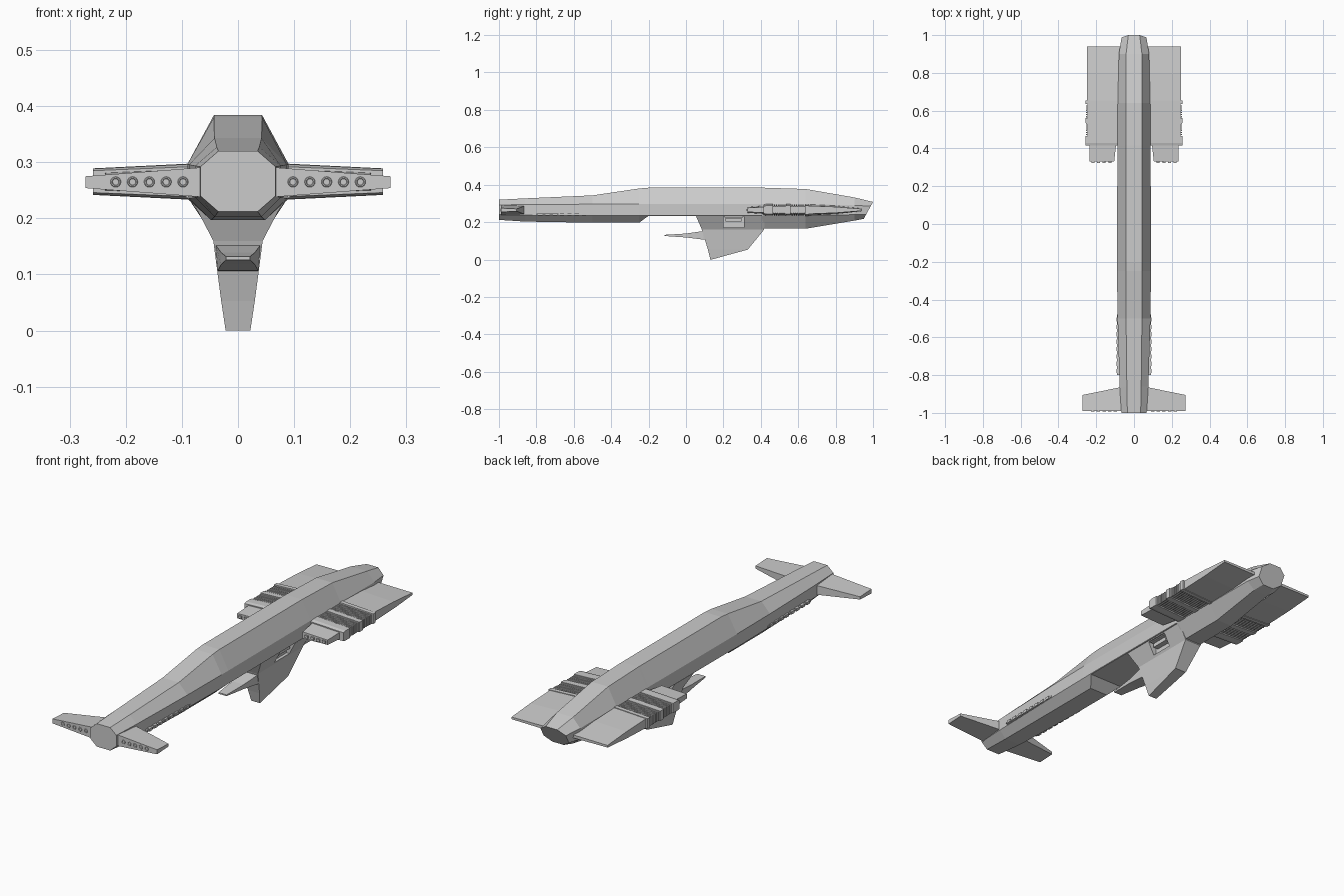
import bpy, bmesh, math
from mathutils import Matrix

if "Cube" in bpy.data.objects:
    bpy.data.objects.remove(bpy.data.objects["Cube"])


def loft(name, rings):
    """Skin a list of equal-length point rings and cap both ends."""
    bm = bmesh.new()
    vs = [[bm.verts.new(p) for p in r] for r in rings]
    n = len(vs[0])
    for a, b in zip(vs, vs[1:]):
        for i in range(n):
            j = (i + 1) % n
            bm.faces.new((a[i], a[j], b[j], b[i]))
    bm.faces.new(vs[0])
    bm.faces.new(vs[-1][::-1])
    bmesh.ops.recalc_face_normals(bm, faces=bm.faces)
    me = bpy.data.meshes.new(name)
    bm.to_mesh(me)
    bm.free()
    ob = bpy.data.objects.new(name, me)
    bpy.context.collection.objects.link(ob)
    return ob


def box(name, x0, x1, y0, y1, z0, z1):
    return loft(name, [[(x0, y, z0), (x1, y, z0), (x1, y, z1), (x0, y, z1)] for y in (y0, y1)])


def mirror(ob):
    m = ob.modifiers.new("mirror", 'MIRROR')
    m.use_axis = (True, False, False)
    return ob


# Hull: octagonal sections (y, top hw, side hw, bottom hw, top z, upper z, lower z, bottom z)
def octagon(y, t, s, b, zt, zu, zl, zb, tilt=0.0):
    half = [(b, zb), (s, zl), (s, zu), (t, zt)]
    pts = half + [(-x, z) for x, z in reversed(half)]
    return [(x, y - tilt * (zt - z), z) for x, z in pts]


loft("hull", [octagon(*r) for r in [
    (-1.00, .035, .067, .035, .320, .292, .240, .212),
    (-0.86, .038, .076, .042, .327, .294, .237, .203),
    (-0.50, .042, .087, .048, .343, .296, .235, .197),
    (-0.25, .043, .090, .048, .380, .297, .235, .197),
    (-0.20, .043, .090, .087, .384, .297, .236, .234),
    (0.405, .043, .088, .086, .384, .297, .236, .234),
    (0.415, .043, .088, .042, .384, .297, .235, .165),
    (0.64, .043, .086, .042, .377, .296, .235, .165),
    (0.90, .042, .080, .040, .332, .290, .240, .208),
    (1.00, .030, .066, .030, .308, .285, .242, .218, .55)]])

# Side gun slots low on the forward hull
mirror(box("hull_side_slot", .078, .0895, -.80, -.48, .238, .246))
for i in range(8):
    y = -.79 + i * .039
    mirror(box("slot_block", .08, .093, y, y + .022, .236, .249))


# Forward wings with a row of round ports on the front edge
def wing_ring(x, y0, y1, z0, z1):
    return [(x, y0, z0), (x, y1, z0 + .004), (x, y1, z1 - .004), (x, y0, z1)]


mirror(loft("front_wing", [wing_ring(.05, -.99, -.86, .237, .292),
                           wing_ring(.272, -.99, -.905, .254, .275)]))
for i in range(5):
    for side in (-1, 1):
        bpy.ops.mesh.primitive_torus_add(
            major_segments=16, minor_segments=6, major_radius=.0075, minor_radius=.002,
            location=(side * (.098 + .03 * i), -.991, .265), rotation=(math.pi / 2, 0, 0))
        bpy.context.object.name = "port_ring"


# Rear wings: stacked slabs along y, each section tapering from root to tip
def section(y, x1, thick, x0=.07, zc=.2655):
    r, t = .032 * thick, .023 * thick
    return [(x0, y, zc - r), (x1, y, zc - t), (x1, y, zc + t), (x0, y, zc + r)]


def slab(name, *stations):
    return mirror(loft(name, [section(*s) for s in stations]))


slab("rear_wing_core", (.42, .247, .78), (.66, .247, .78))
slab("rear_wing_front_band", (.415, .258, .85), (.43, .258, 1.0), (.465, .258, 1.0))
slab("rear_wing_mid_band", (.535, .258, 1.0), (.56, .258, 1.0))
slab("rear_wing_back_band", (.635, .258, 1.03), (.655, .258, 1.03))
slab("rear_wing_panel", (.65, .25, .95), (.80, .25, .7), (.94, .25, .22))
for start in (.470, .565):
    for i in range(6):
        y = start + i * .0115
        slab("rear_wing_rib", (y, .254, .93), (y + .006, .254, .93))

# Small forward extension of each rear wing
slab("rear_wing_nose", (.33, .235, .48, .105), (.42, .237, .68, .095))
for i in range(4):
    x = .12 + i * .03
    mirror(box("nose_port", x, x + .016, .324, .335, .259, .271))

# Ventral fin: rectangular levels (z, front y, rear y, half width)
fin = loft("ventral_fin", [[(-w, a, z), (w, a, z), (w, b, z), (-w, b, z)] for z, a, b, w in [
    (.240, .05, .42, .086), (.160, .085, .418, .044),
    (.053, .117, .33, .030), (.000, .13, .137, .022)]])

# Recessed bay cut through the sides of the fin, with a block inside
for side in (-1, 1):
    xs = sorted((side * .036, side * .12))
    cut = box("bay_cutter", *xs, .20, .31, .172, .230)
    cut.hide_render = True
    cut.hide_set(True)
    m = fin.modifiers.new("bay", 'BOOLEAN')
    m.object = cut
    m.solver = 'EXACT'
mirror(box("bay_block", .03, .062, .212, .298, .203, .222))
mirror(box("bay_rail", .03, .074, .205, .305, .226, .236))

# Forward-pointing spike on the fin
loft("fin_spike", [[(-w, y, z0), (w, y, z0), (w * t, y, z1), (-w * t, y, z1)]
                   for y, w, t, z0, z1 in [
                       (.16, .036, 1.1, .104, .160), (.09, .036, 1.1, .107, .152),
                       (0, .030, 1.0, .118, .139), (-.115, .021, 1.0, .126, .132)]])
